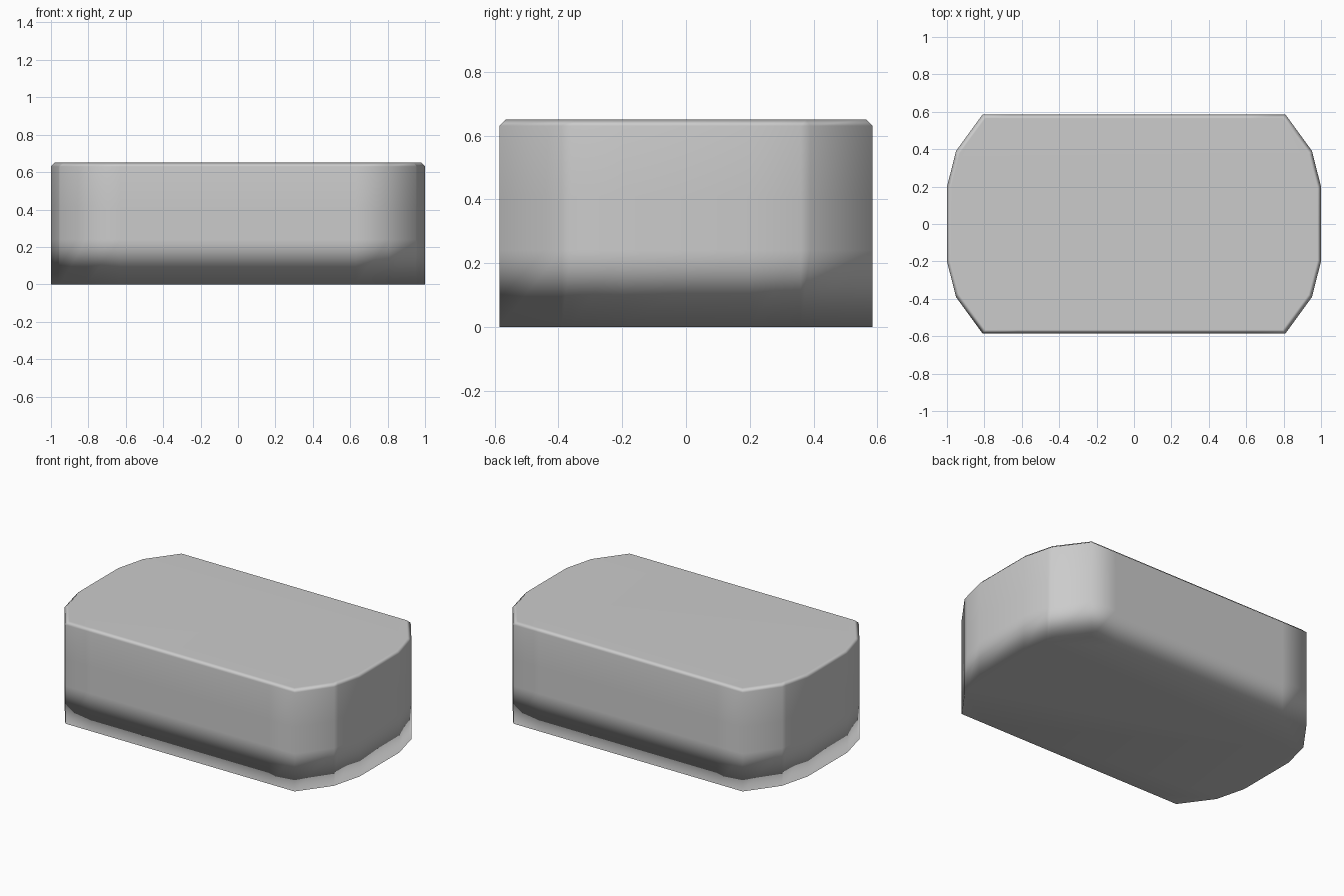
import bpy, bmesh
from math import radians
from mathutils import Vector

if "Cube" in bpy.data.objects:
    bpy.data.objects.remove(bpy.data.objects["Cube"])

# Plan outline (one quadrant), counter-clockwise; includes recess end points
quarter = [(0.63, -0.585), (0.81, -0.585), (0.952, -0.39), (0.959, -0.36), (1.0, -0.2)]
right = quarter + [(x, -y) for x, y in reversed(quarter)]
outline = right + [(-x, -y) for x, y in right]
n = len(outline)
DEPTH = 0.04

# Horizontal levels: base, recess bottom, recess top, chamfer start, chamfered top
levels = [(0.0, 0.0), (0.24, 0.0), (0.41, 0.0), (0.63, 0.0), (0.65, 0.02)]

bm = bmesh.new()
rings = [[bm.verts.new((x * (1 - inset), y * (1 - inset / 0.585), z)) for x, y in outline]
         for z, inset in levels]
panels = {"right": [], "left": [], "back": [], "front": []}
for r in range(len(rings) - 1):
    for i in range(n):
        j = (i + 1) % n
        face = bm.faces.new((rings[r][i], rings[r][j], rings[r + 1][j], rings[r + 1][i]))
        if r == 1:
            if i in (3, 4, 5):
                panels["right"].append(face)
            elif i == 9:
                panels["back"].append(face)
            elif i in (13, 14, 15):
                panels["left"].append(face)
            elif i == 19:
                panels["front"].append(face)
bm.faces.new(list(reversed(rings[0])))
bm.faces.new(rings[-1])

# Sunken hand-hold panels on all four sides
inward = {"right": (-1, 0, 0), "left": (1, 0, 0), "back": (0, -1, 0), "front": (0, 1, 0)}
for side, faces in panels.items():
    out = bmesh.ops.extrude_face_region(bm, geom=faces)
    for v in (g for g in out["geom"] if isinstance(g, bmesh.types.BMVert)):
        v.co += Vector(inward[side]) * DEPTH
        if side in ("right", "left"):
            v.co.y *= 0.97

# Smooth walls and rounded-looking base, crisp recess rims
bmesh.ops.recalc_face_normals(bm, faces=bm.faces)
for f in bm.faces:
    f.smooth = True
for e in bm.edges:
    at_base = all(v.co.z < 0.001 for v in e.verts)
    e.smooth = at_base or e.calc_face_angle(0) < radians(60)

mesh = bpy.data.meshes.new("box_body")
bm.to_mesh(mesh)
bm.free()
body = bpy.data.objects.new("box_body", mesh)
bpy.context.collection.objects.link(body)

# Keep the large flat faces evenly shaded
weighted = body.modifiers.new("even_shading", 'WEIGHTED_NORMAL')
weighted.keep_sharp = True
